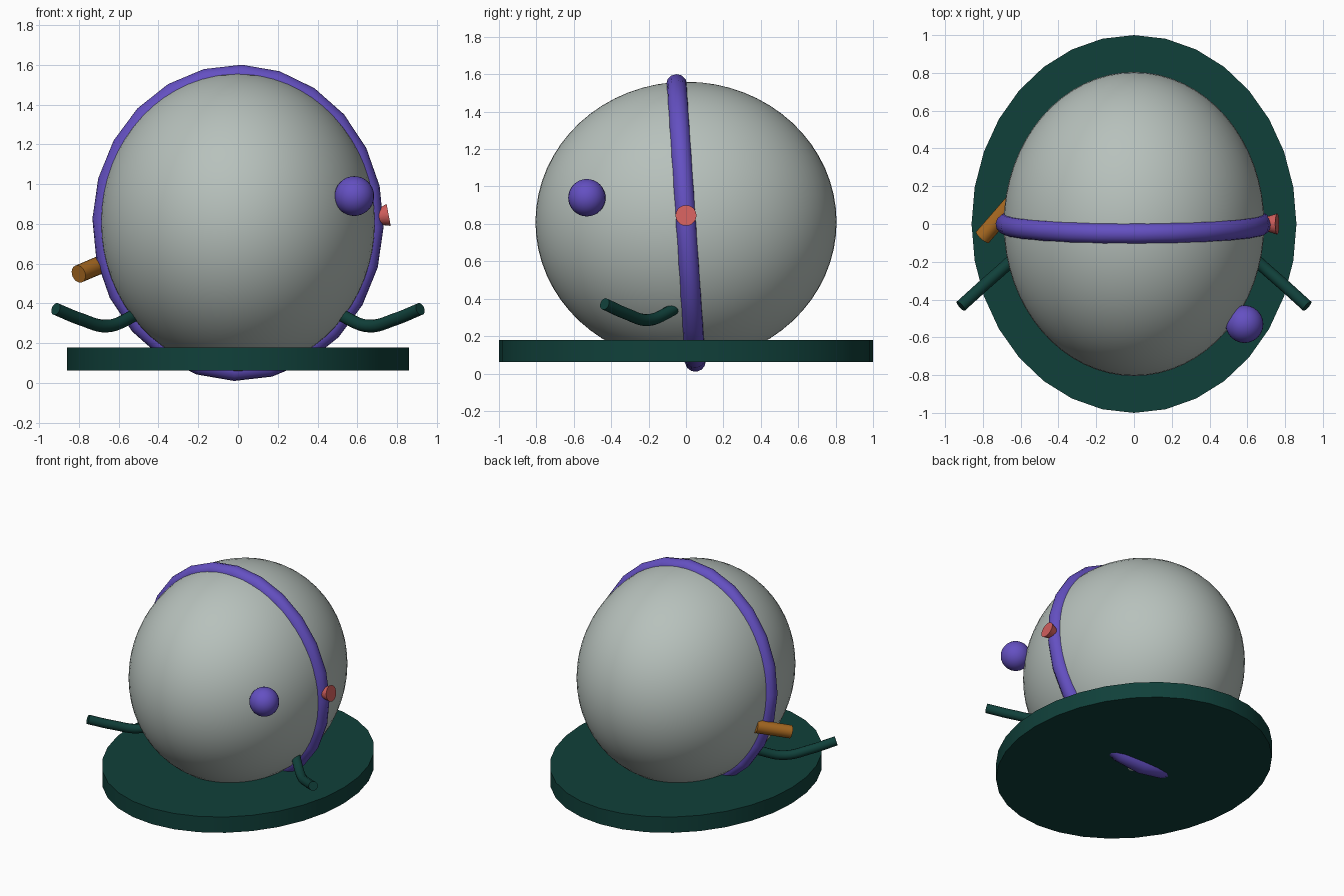
import bpy, math
from mathutils import Vector

if "Cube" in bpy.data.objects:
    bpy.data.objects.remove(bpy.data.objects["Cube"])


def srgb(r, g, b):
    f = lambda c: c / 12.92 if c <= 0.04045 else ((c + 0.055) / 1.055) ** 2.4
    return (f(r / 255), f(g / 255), f(b / 255), 1)


def material(name, rgb):
    m = bpy.data.materials.new(name)
    m.diffuse_color = srgb(*rgb)
    m.use_nodes = True
    m.node_tree.nodes["Principled BSDF"].inputs["Base Color"].default_value = m.diffuse_color
    return m


GREY = material("pale grey", (183, 193, 188))
GREEN = material("dark green", (16, 64, 58))
PURPLE = material("purple", (100, 80, 194))
PINK = material("coral", (208, 94, 92))
ORANGE = material("amber brown", (172, 108, 34))


def finish(name, mat):
    o = bpy.context.object
    o.name = name
    o.data.materials.clear()
    o.data.materials.append(mat)
    bpy.ops.object.transform_apply(location=False, rotation=False, scale=True)
    bpy.ops.object.shade_smooth_by_angle(angle=math.radians(35))
    return o


def ball(name, mat, loc, radii, segs, rings):
    bpy.ops.mesh.primitive_uv_sphere_add(segments=segs, ring_count=rings, radius=1, location=loc)
    bpy.context.object.scale = radii
    return finish(name, mat)


def rod(name, mat, a, b, r1, r2, segs=20):
    """Cylinder or cone running from point a to point b."""
    a, b = Vector(a), Vector(b)
    bpy.ops.mesh.primitive_cone_add(vertices=segs, radius1=r1, radius2=r2,
                                    depth=(b - a).length, location=(a + b) / 2)
    bpy.context.object.rotation_euler = (b - a).to_track_quat('Z', 'Y').to_euler()
    return finish(name, mat)


def tube(name, mat, pts, radius, closed=False, smooth=False):
    """Round tube swept along a path."""
    cu = bpy.data.curves.new(name, 'CURVE')
    cu.dimensions = '3D'
    cu.bevel_depth = radius
    cu.bevel_resolution = 4
    cu.use_fill_caps = not closed
    if smooth:
        sp = cu.splines.new('BEZIER')
        sp.bezier_points.add(len(pts) - 1)
        for bp, p in zip(sp.bezier_points, pts):
            bp.co = p
            bp.handle_left_type = bp.handle_right_type = 'AUTO'
        sp.resolution_u = 6
    else:
        sp = cu.splines.new('POLY')
        sp.points.add(len(pts) - 1)
        for sp_pt, p in zip(sp.points, pts):
            sp_pt.co = (*p, 1)
    sp.use_cyclic_u = closed
    o = bpy.data.objects.new(name, cu)
    bpy.context.collection.objects.link(o)
    bpy.ops.object.select_all(action='DESELECT')
    o.select_set(True)
    bpy.context.view_layer.objects.active = o
    bpy.ops.object.convert(target='MESH')
    return finish(name, mat)


# Oval base plate
bpy.ops.mesh.primitive_cylinder_add(vertices=32, radius=1, depth=0.116, location=(0, 0, 0.12))
bpy.context.object.scale = (0.86, 1, 1)
finish("base_plate", GREEN)

# Main rounded body
ball("body", GREY, (0, 0, 0.81), (0.69, 0.805, 0.75), 64, 32)

# Slightly tilted band around the body
band = []
for i in range(24):
    t = math.radians(1.5 + 15 * i)
    band.append((0.677 * math.sin(t), -0.05 * math.cos(t), 0.805 + 0.74 * math.cos(t)))
tube("band", PURPLE, band, 0.056, closed=True)

# Side knob
ball("side_knob", PURPLE, (0.585, -0.53, 0.94), (0.1, 0.1, 0.1), 24, 16)

# Flared button on the right of the band
rod("button", PINK, (0.69, 0, 0.832), (0.758, 0, 0.845), 0.035, 0.056)

# Angled spout on the left
rod("spout", ORANGE, (-0.645, 0.11, 0.615), (-0.802, -0.07, 0.548), 0.045, 0.045)

# Curved arms on both sides
for side, label in ((-1, "left"), (1, "right")):
    path = [(0.49, -0.04, 0.365), (0.55, -0.10, 0.325), (0.66, -0.205, 0.286),
            (0.79, -0.32, 0.32), (0.917, -0.435, 0.372)]
    tube(label + "_arm", GREEN, [(side * x, y, z) for x, y, z in path], 0.032, smooth=True)
